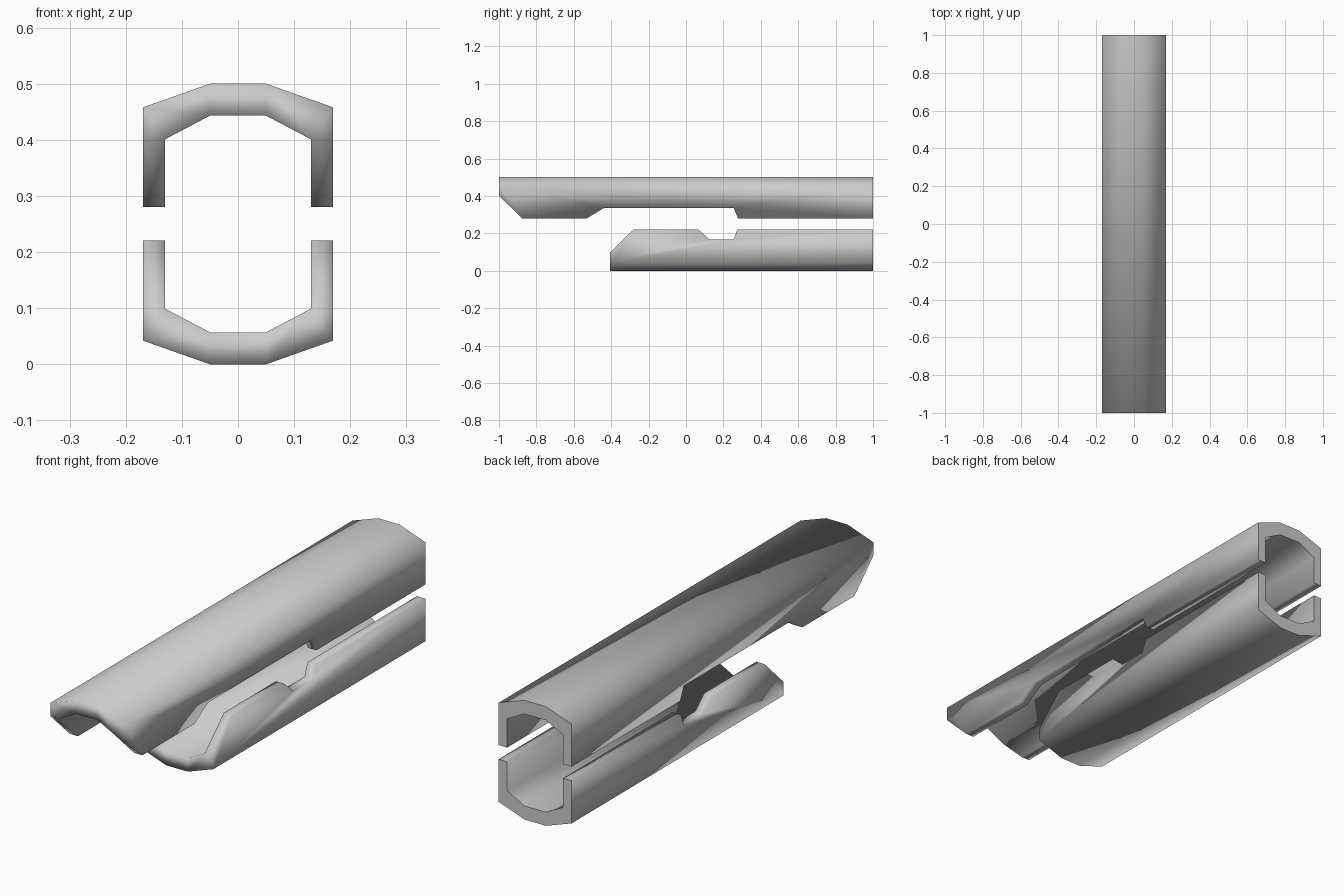
import bpy, bmesh

if "Cube" in bpy.data.objects:
    bpy.data.objects.remove(bpy.data.objects["Cube"])

# Arch half-profiles (x, z): wall corner, then crown corner
OUTER = [(0.169, 0.458), (0.05, 0.5)]
INNER = [(0.13, 0.401), (0.05, 0.443)]


def shell(name, rim, flip):
    """Long arched channel; rim is the (y, z) line of the wall edge, front to back."""
    bm = bmesh.new()
    cache = {}

    def vert(x, y, z):
        key = (round(x, 4), round(y, 4), round(z, 4))
        if key not in cache:
            cache[key] = bm.verts.new((x, y, 0.5 - z if flip else z))
        return cache[key]

    def face(points):
        vs = []
        for p in points:
            v = vert(*p)
            if v not in vs:
                vs.append(v)
        if len(vs) > 2:
            bm.faces.new(vs)

    y0, y1 = rim[0][0], rim[-1][0]
    # Side walls and their stepped rims
    for s in (-1, 1):
        for (x, z), _ in (OUTER, INNER):
            face([(s * x, y, h) for y, h in rim] + [(s * x, y1, z), (s * x, y0, z)])
        xo, xi = s * OUTER[0][0], s * INNER[0][0]
        for (ya, za), (yb, zb) in zip(rim, rim[1:]):
            face([(xo, ya, za), (xo, yb, zb), (xi, yb, zb), (xi, ya, za)])
        # End faces of the walls
        for y, h in (rim[0], rim[-1]):
            face([(xo, y, h), (xo, y, OUTER[0][1]),
                  (xi, y, INNER[0][1]), (xi, y, h)])
    # Arched crown, inside and out, with end faces
    arches = []
    for half in (OUTER, INNER):
        arc = [(-x, z) for x, z in half] + [(x, z) for x, z in reversed(half)]
        arches.append(arc)
        for (xa, za), (xb, zb) in zip(arc, arc[1:]):
            face([(xa, y0, za), (xb, y0, zb), (xb, y1, zb), (xa, y1, za)])
    out, inn = arches
    for y in (y0, y1):
        for i in range(3):
            face([(out[i][0], y, out[i][1]), (out[i + 1][0], y, out[i + 1][1]),
                  (inn[i + 1][0], y, inn[i + 1][1]), (inn[i][0], y, inn[i][1])])

    bmesh.ops.recalc_face_normals(bm, faces=bm.faces[:])
    for f in bm.faces:
        f.smooth = True
    # Crisp outline at the back end
    for e in bm.edges:
        if all(abs(v.co.y - y1) < 1e-4 for v in e.verts) and \
                any(abs(f.normal.y) < 0.5 for f in e.link_faces):
            e.smooth = False
    mesh = bpy.data.meshes.new(name)
    bm.to_mesh(mesh)
    bm.free()
    bpy.context.collection.objects.link(bpy.data.objects.new(name, mesh))


shell("upper_shell", [(-1, 0.401), (-0.875, 0.28), (-0.53, 0.28), (-0.44, 0.335),
                      (0.255, 0.335), (0.278, 0.28), (1, 0.28)], False)
shell("lower_shell", [(-0.405, 0.401), (-0.28, 0.279), (0.065, 0.279), (0.125, 0.332),
                      (0.255, 0.332), (0.275, 0.279), (1, 0.279)], True)
